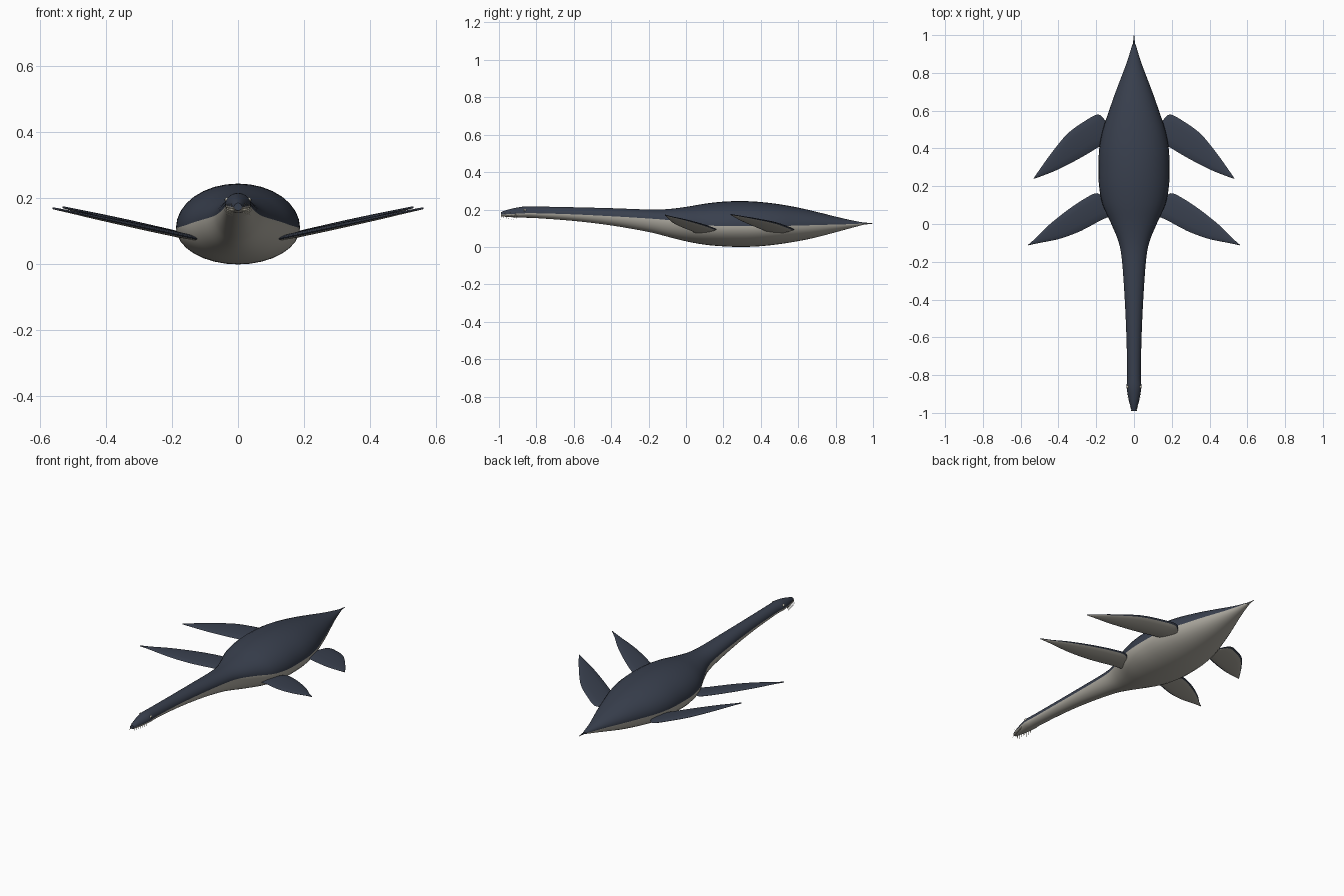
import bpy, bmesh, math
from mathutils import Vector

if "Cube" in bpy.data.objects:
    bpy.data.objects.remove(bpy.data.objects["Cube"])


def material(name, rgb):
    m = bpy.data.materials.new(name)
    m.use_nodes = True
    m.diffuse_color = (*rgb, 1)
    m.node_tree.nodes["Principled BSDF"].inputs["Base Color"].default_value = (*rgb, 1)
    return m


SLATE = material("slate blue skin", (0.04, 0.05, 0.075))
BELLY = material("pale belly", (0.42, 0.40, 0.35))
IVORY = material("ivory", (0.68, 0.64, 0.52))
BLACK = material("black pupil", (0.01, 0.01, 0.01))


def finish(bm, name, mats, angle=40):
    bmesh.ops.recalc_face_normals(bm, faces=bm.faces)
    mesh = bpy.data.meshes.new(name)
    bm.to_mesh(mesh)
    bm.free()
    for m in mats:
        mesh.materials.append(m)
    ob = bpy.data.objects.new(name, mesh)
    bpy.context.collection.objects.link(ob)
    bpy.ops.object.select_all(action='DESELECT')
    ob.select_set(True)
    bpy.context.view_layer.objects.active = ob
    bpy.ops.object.shade_smooth_by_angle(angle=math.radians(angle))
    return ob


def smooth_path(points, steps):
    """Catmull-Rom interpolation through tuples of any length."""
    pts = [Vector(p) for p in points]
    out = []
    for i in range(len(pts) - 1):
        a, b, c, d = pts[max(i - 1, 0)], pts[i], pts[i + 1], pts[min(i + 2, len(pts) - 1)]
        for s in range(steps):
            t = s / steps
            out.append(0.5 * (2 * b + (c - a) * t + (2 * a - 5 * b + 4 * c - d) * t ** 2
                              + (3 * b - a - 3 * c + d) * t ** 3))
    return out + [pts[-1]]


def loft(bm, rings, lower):
    """Skin closed rings; lower(k) tells which strips take the second material."""
    rows = [[bm.verts.new(p) for p in ring] for ring in rings]
    n = len(rows[0])
    for r, q in zip(rows, rows[1:]):
        for k in range(n):
            f = bm.faces.new((r[k], r[(k + 1) % n], q[(k + 1) % n], q[k]))
            f.material_index = int(lower(k))
    bm.faces.new(rows[0])
    bm.faces.new(rows[-1])


# Body, neck and head: y, half width, top, colour seam, bottom
up = [(-0.985, 0.014), (-0.95, 0.023)]
SECTIONS = [(y, w) for y, w in up]
BODY = [
    (-0.99, 0.012, 0.186, 0.174, 0.163), (-0.95, 0.023, 0.2, 0.175, 0.16),
    (-0.9, 0.034, 0.211, 0.178, 0.157), (-0.86, 0.039, 0.216, 0.18, 0.156),
    (-0.8, 0.036, 0.216, 0.18, 0.154), (-0.6, 0.04, 0.212, 0.174, 0.139),
    (-0.4, 0.049, 0.207, 0.164, 0.115), (-0.2, 0.063, 0.2, 0.152, 0.08),
    (-0.1, 0.08, 0.202, 0.144, 0.055), (0, 0.12, 0.214, 0.132, 0.03),
    (0.1, 0.165, 0.231, 0.117, 0.012), (0.2, 0.185, 0.242, 0.111, 0.003),
    (0.3, 0.188, 0.245, 0.111, 0), (0.4, 0.184, 0.24, 0.111, 0.004),
    (0.5, 0.165, 0.228, 0.112, 0.015), (0.6, 0.132, 0.21, 0.114, 0.031),
    (0.7, 0.097, 0.187, 0.117, 0.052), (0.85, 0.04, 0.15, 0.121, 0.092),
    (0.95, 0.009, 0.13, 0.125, 0.119),
]
SIDES = 32
rings = []
for y, w, top, seam, low in smooth_path(BODY, 4):
    ring = []
    for k in range(SIDES):
        a = math.tau * k / SIDES
        h = (top - seam) if k <= SIDES // 2 else (seam - low)
        ring.append((w * math.cos(a), y, seam + h * math.sin(a)))
    rings.append(ring)
bm = bmesh.new()
loft(bm, rings, lambda k: k >= SIDES // 2)
finish(bm, "body", [SLATE, BELLY], 60)

# Tail tip
bm = bmesh.new()
loft(bm, [[(r * math.cos(math.tau * k / 8), y, 0.125 + r * math.sin(math.tau * k / 8))
           for k in range(8)] for y, r in ((0.93, 0.008), (0.97, 0.004), (1.0, 0.001))],
     lambda k: k >= 4)
finish(bm, "tail_tip", [SLATE, BELLY])

# Flippers: leading x, y and trailing x, y of each chord from root to tip
FRONT = [(0.1, 0.05, 0.15, 0.125), (0.165, 0.025, 0.195, 0.163), (0.23, -0.01, 0.26, 0.135),
         (0.3, -0.045, 0.35, 0.075), (0.4, -0.08, 0.45, -0.005),
         (0.5, -0.1, 0.515, -0.07), (0.56, -0.113, 0.562, -0.111)]
REAR = [(0.1, 0.44, 0.15, 0.545), (0.18, 0.41, 0.19, 0.58), (0.24, 0.375, 0.26, 0.545),
        (0.32, 0.33, 0.35, 0.48), (0.41, 0.285, 0.43, 0.385),
        (0.48, 0.257, 0.495, 0.295), (0.53, 0.239, 0.532, 0.241)]


def flipper(name, chords, slope, side):
    n = 12
    rings = []
    for x0, y0, x1, y1 in smooth_path(chords, 4):
        thick = 0.003 + 0.04 * math.hypot(x1 - x0, y1 - y0)
        ring = []
        for k in range(n):
            a = math.tau * k / n
            t = 0.5 + 0.5 * math.cos(a)
            x, y = x0 + (x1 - x0) * t, y0 + (y1 - y0) * t
            z = 0.086 + slope * (x - 0.16) + thick * math.sin(a)
            ring.append((side * x, y, z))
        rings.append(ring)
    bm = bmesh.new()
    loft(bm, rings, lambda k: n // 2 < k < n - 1)
    finish(bm, name, [SLATE, BELLY], 50)


def ball(name, mat, centre, radius):
    bm = bmesh.new()
    bmesh.ops.create_uvsphere(bm, u_segments=12, v_segments=8, radius=radius)
    bmesh.ops.translate(bm, vec=centre, verts=bm.verts)
    finish(bm, name, [mat])


def add_tooth(bm, root, tip, radius):
    """Four-sided spike from root to tip."""
    root, tip = Vector(root), Vector(tip)
    turn = (tip - root).to_track_quat('Z', 'Y')
    base = [bm.verts.new(root + turn @ Vector((radius * math.cos(a), radius * math.sin(a), 0)))
            for a in (math.tau * k / 4 for k in range(4))]
    point = bm.verts.new(tip)
    for k in range(4):
        bm.faces.new((base[k], base[(k + 1) % 4], point))
    bm.faces.new(base)


for side, word in ((1, "left"), (-1, "right")):
    flipper("front_flipper_" + word, FRONT, 0.21, side)
    flipper("rear_flipper_" + word, REAR, 0.235, side)
    ball("eye_" + word, IVORY, (side * 0.033, -0.862, 0.196), 0.007)
    ball("pupil_" + word, BLACK, (side * 0.0375, -0.8635, 0.1965), 0.0035)
    # Interlocking teeth along the jaw line
    bm = bmesh.new()
    for i in range(7):
        y = -0.985 + 0.014 * i
        x = 0.011 + 0.0033 * i
        add_tooth(bm, (side * x, y, 0.174), (side * (x + 0.007), y - 0.006, 0.145), 0.0028)
        if i % 2:
            add_tooth(bm, (side * x, y + 0.007, 0.168),
                      (side * (x + 0.008), y + 0.003, 0.186), 0.0024)
    finish(bm, "teeth_" + word, [IVORY], 20)
